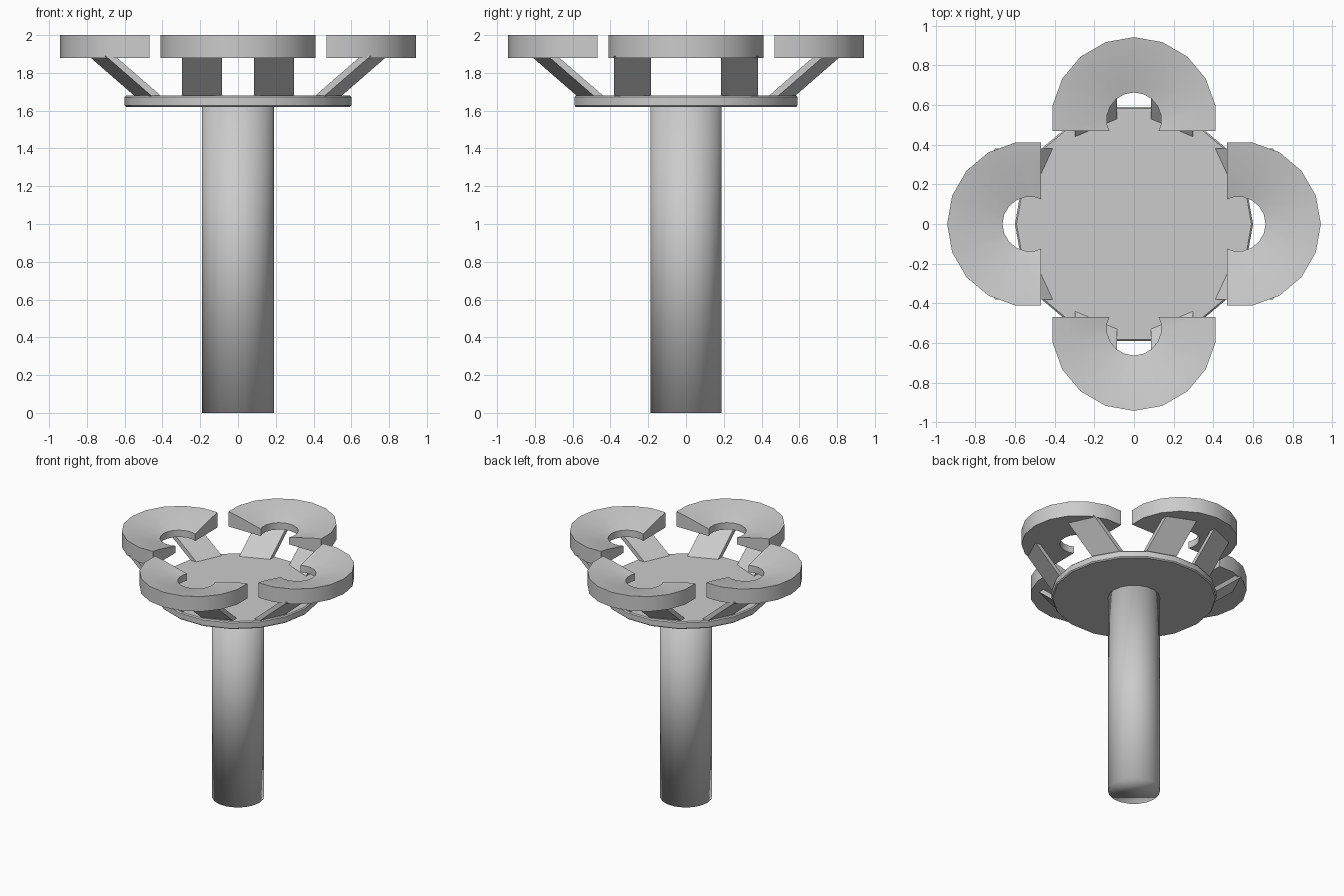
import bpy, bmesh
from math import pi, cos, sin, radians
from mathutils import Matrix

if "Cube" in bpy.data.objects:
    bpy.data.objects.remove(bpy.data.objects["Cube"])

SIDES = 18


def make_object(name, bm, angle=None, turn=0.0):
    """Store a bmesh as an object, turned about z, with optional smoothing."""
    bmesh.ops.rotate(bm, cent=(0, 0, 0), matrix=Matrix.Rotation(turn, 3, 'Z'), verts=bm.verts)
    bmesh.ops.recalc_face_normals(bm, faces=bm.faces)
    mesh = bpy.data.meshes.new(name)
    bm.to_mesh(mesh)
    bm.free()
    ob = bpy.data.objects.new(name, mesh)
    bpy.context.collection.objects.link(ob)
    if angle is not None:
        bpy.ops.object.select_all(action='DESELECT')
        ob.select_set(True)
        bpy.context.view_layer.objects.active = ob
        bpy.ops.object.shade_smooth_by_angle(angle=radians(angle))
    return ob


def ring(bm, r, z, cx=0.0):
    return [bm.verts.new((cx + r * cos(2 * pi * i / SIDES), r * sin(2 * pi * i / SIDES), z))
            for i in range(SIDES)]


def bridge(bm, a, b):
    for i in range(SIDES):
        j = (i + 1) % SIDES
        bm.faces.new((a[i], a[j], b[j], b[i]))


def lathe(name, profile, angle):
    """Capped turned solid."""
    bm = bmesh.new()
    rings = [ring(bm, r, z) for r, z in profile]
    for a, b in zip(rings, rings[1:]):
        bridge(bm, a, b)
    bm.faces.new(rings[0])
    bm.faces.new(rings[-1])
    return make_object(name, bm, angle)


def seat(name, turn):
    """Dished ring, cut open on the side facing the table."""
    bm = bmesh.new()
    cx = 0.525
    profile = [(0.417, 1.88), (0.417, 2.0), (0.33, 1.985), (0.138, 1.935), (0.138, 1.88)]
    rings = [ring(bm, r, z, cx) for r, z in profile]
    for a, b in zip(rings, rings[1:] + rings[:1]):
        bridge(bm, a, b)
    bmesh.ops.bisect_plane(bm, geom=bm.verts[:] + bm.edges[:] + bm.faces[:],
                           plane_co=(0.468, 0, 0), plane_no=(1, 0, 0), clear_inner=True)
    bmesh.ops.holes_fill(bm, edges=[e for e in bm.edges if e.is_boundary], sides=0)
    make_object(name, bm, 30, turn)


def strut(name, turn, side, inner, v0, v1):
    """Flat slanted plank from the table top out to the seat underside."""
    bm = bmesh.new()
    plan = [(inner, v1), (inner + 0.09, v0), (inner + 0.14, v0), (inner + 0.05, v1)]
    lo, hi = [[bm.verts.new((u + 1.15 * (z - 1.68), side * v, z)) for u, v in plan]
              for z in (1.67, 1.89)]
    bm.faces.new(lo)
    bm.faces.new(hi)
    for i in range(4):
        j = (i + 1) % 4
        bm.faces.new((lo[i], lo[j], hi[j], hi[i]))
    make_object(name, bm, None, turn)


# Central post and round plate
lathe("post", [(0.19, 0.0), (0.19, 1.63)], 180)
lathe("plate", [(0.592, 1.62), (0.6, 1.628), (0.6, 1.672), (0.592, 1.68)], 25)

# Four seats, each on a pair of struts
for k, where in enumerate(("right", "back", "left", "front")):
    turn = k * pi / 2
    seat(where + "_seat", turn)
    inner, v0, v1 = (0.41, 0.185, 0.38) if k % 2 == 0 else (0.44, 0.085, 0.297)
    for side, label in ((1, "a"), (-1, "b")):
        strut(f"{where}_strut_{label}", turn, side, inner, v0, v1)
